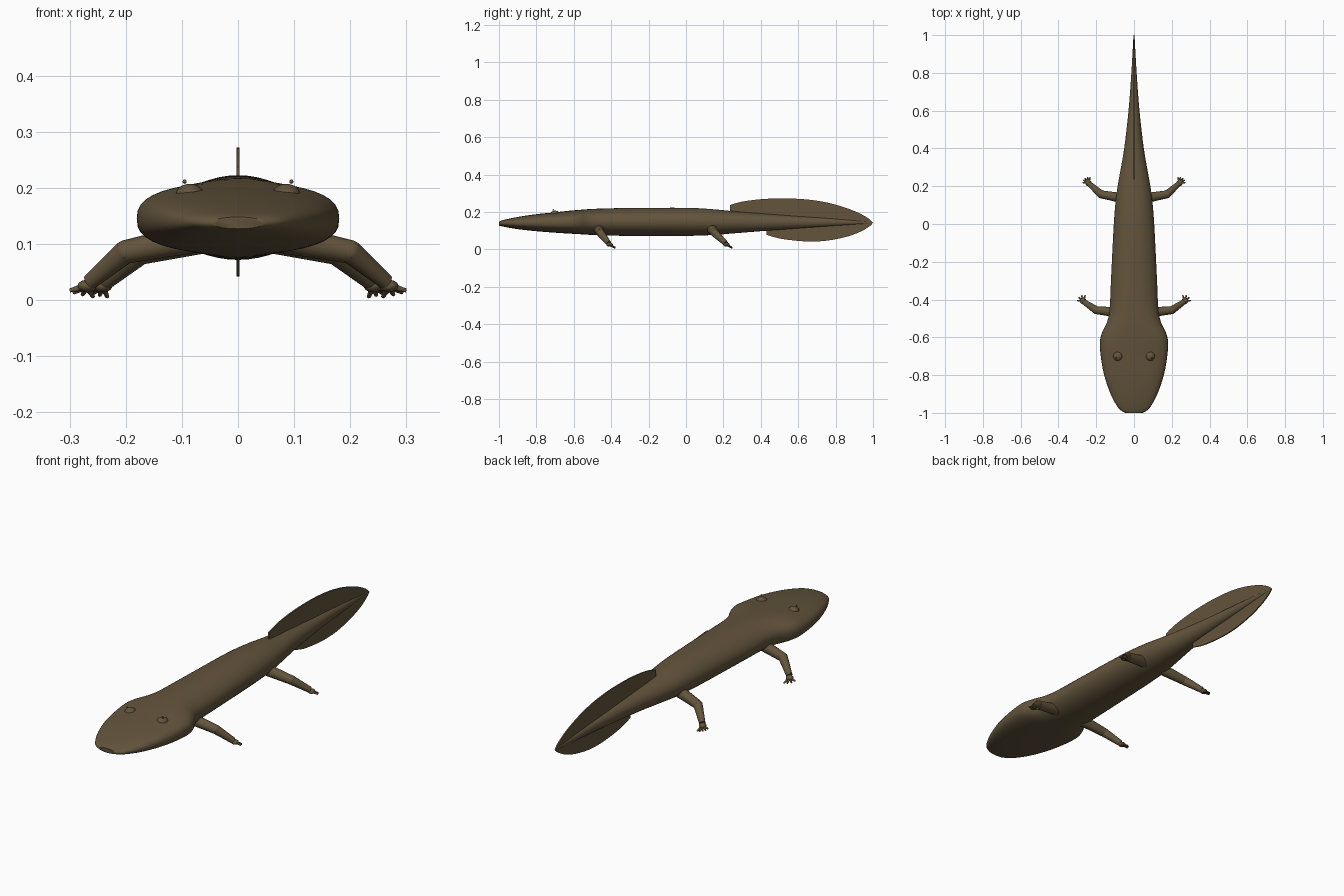
import bpy, bmesh, math
from mathutils import Vector

if "Cube" in bpy.data.objects:
    bpy.data.objects.remove(bpy.data.objects["Cube"])

skin = bpy.data.materials.new("olive brown skin")
skin.use_nodes = True
COLOR = (0.125, 0.09, 0.046, 1)
skin.diffuse_color = COLOR
skin.node_tree.nodes["Principled BSDF"].inputs["Base Color"].default_value = COLOR


def finish(bm, name, angle=50):
    bmesh.ops.recalc_face_normals(bm, faces=bm.faces[:])
    mesh = bpy.data.meshes.new(name)
    bm.to_mesh(mesh)
    bm.free()
    mesh.materials.append(skin)
    ob = bpy.data.objects.new(name, mesh)
    bpy.context.collection.objects.link(ob)
    bpy.ops.object.select_all(action='DESELECT')
    ob.select_set(True)
    bpy.context.view_layer.objects.active = ob
    bpy.ops.object.shade_smooth_by_angle(angle=math.radians(angle))
    return ob


def smooth_path(points, steps):
    """Catmull-Rom interpolation through tuples of any length."""
    pts = [Vector(p) for p in points]
    out = []
    for i in range(len(pts) - 1):
        a, b, c, d = pts[max(i - 1, 0)], pts[i], pts[i + 1], pts[min(i + 2, len(pts) - 1)]
        for k in range(steps):
            t = k / steps
            out.append(b + (c - a) * (t / 2) + (a * 2 - b * 5 + c * 4 - d) * (t * t / 2)
                       + (b * 3 - a - c * 3 + d) * (t ** 3 / 2))
    return out + [pts[-1]]


def loft(bm, rings):
    rows = [[bm.verts.new(p) for p in ring] for ring in rings]
    n = len(rows[0])
    for r, s in zip(rows, rows[1:]):
        for i in range(n):
            bm.faces.new((r[i], r[(i + 1) % n], s[(i + 1) % n], s[i]))
    bm.faces.new(rows[0])
    bm.faces.new(rows[-1])


def body_ring(y, w, bottom, top, power, sides=40):
    mid, h = (top + bottom) / 2, (top - bottom) / 2
    ring = []
    for i in range(sides):
        a = math.tau * i / sides
        c, s = math.cos(a), math.sin(a)
        ring.append((w * math.copysign(abs(c) ** (2 / power), c), y,
                     mid + h * math.copysign(abs(s) ** (2 / power), s)))
    return ring


# Body, head and tail: y, half width, bottom, top, squareness
profile = [
    (-1, .045, .127, .148, 2.1), (-.975, .082, .121, .157, 2.3),
    (-.9, .124, .108, .173, 2.5), (-.8, .158, .097, .188, 2.6),
    (-.7, .176, .089, .198, 2.6), (-.62, .18, .084, .207, 2.6),
    (-.57, .167, .081, .211, 2.5), (-.52, .143, .078, .215, 2.3),
    (-.45, .129, .075, .218, 2.1), (-.3, .122, .072, .221, 2),
    (0, .107, .072, .222, 2), (.15, .094, .077, .214, 2),
    (.25, .078, .085, .204, 2), (.4, .052, .097, .192, 2),
    (.6, .029, .112, .177, 2), (.8, .014, .126, .163, 2),
    (.995, .003, .139, .146, 2)]
bm = bmesh.new()
loft(bm, [body_ring(*p) for p in smooth_path(profile, 4)])
finish(bm, "body")


# Tail fins: thin blades rooted inside the tail
def fin(name, outline):
    bm = bmesh.new()
    edge = smooth_path(outline, 5)
    pts = [(p[0], p[1]) for p in edge] + [(outline[0][0], .142)]
    loft(bm, [[(x, y, z) for y, z in pts] for x in (-.003, .003)])
    finish(bm, name, 30)


fin("upper_tail_fin", [(.235, .237), (.3, .255), (.4, .268), (.5, .272), (.6, .27),
                       (.7, .26), (.8, .239), (.9, .205), (.97, .169), (1, .142)])
fin("lower_tail_fin", [(.43, .078), (.5, .058), (.6, .045), (.67, .042), (.75, .046),
                       (.85, .065), (.93, .093), (.98, .122), (1, .142)])


def limb(bm, a, b, r1, r2, sides=16):
    a, b = Vector(a), Vector(b)
    rot = (b - a).to_track_quat('Z', 'Y')
    loft(bm, [[p + rot @ Vector((r * math.cos(math.tau * i / sides),
                                 r * math.sin(math.tau * i / sides), 0))
               for i in range(sides)] for p, r in ((a, r1), (b, r2))])


def ball(bm, centre, size, segs=20):
    made = bmesh.ops.create_uvsphere(bm, u_segments=segs, v_segments=segs // 2, radius=1)
    for v in made["verts"]:
        v.co = Vector(centre) + Vector([c * s for c, s in zip(v.co, size)])


def leg(name, side, hip, knee, wrist, toes, first, last):
    def flip(p):
        return Vector((p[0] * side, p[1], p[2]))
    bm = bmesh.new()
    limb(bm, flip(hip), flip(knee), .027, .021)
    ball(bm, flip(knee), (.021, .021, .021))
    limb(bm, flip(knee), flip(wrist), .021, .014)
    # Foot pad with a fan of short toes
    pad = Vector(wrist) + Vector((.005, .005, -.007))
    ball(bm, flip(pad), (.017, .017, .011))
    for i in range(toes):
        a = math.radians(first + (last - first) * i / (toes - 1))
        tip = pad + Vector((.031 * math.cos(a), .031 * math.sin(a), -.008 - .011 * i / (toes - 1)))
        limb(bm, flip(pad), flip(tip), .007, .0035, 8)
    finish(bm, name)


for side, label in ((1, "left"), (-1, "right")):
    leg("front_leg_" + label, side, (.07, -.47, .112), (.2, -.456, .086),
        (.264, -.413, .032), 4, 5, 110)
    leg("hind_leg_" + label, side, (.05, .135, .112), (.174, .157, .084),
        (.236, .212, .032), 5, 5, 105)
    # Low domed eye with a small bead on top
    bm = bmesh.new()
    ball(bm, (side * .086, -.7, .189), (.025, .025, .018))
    ball(bm, (side * .095, -.71, .211), (.004, .004, .004), 10)
    finish(bm, "eye_" + label)
